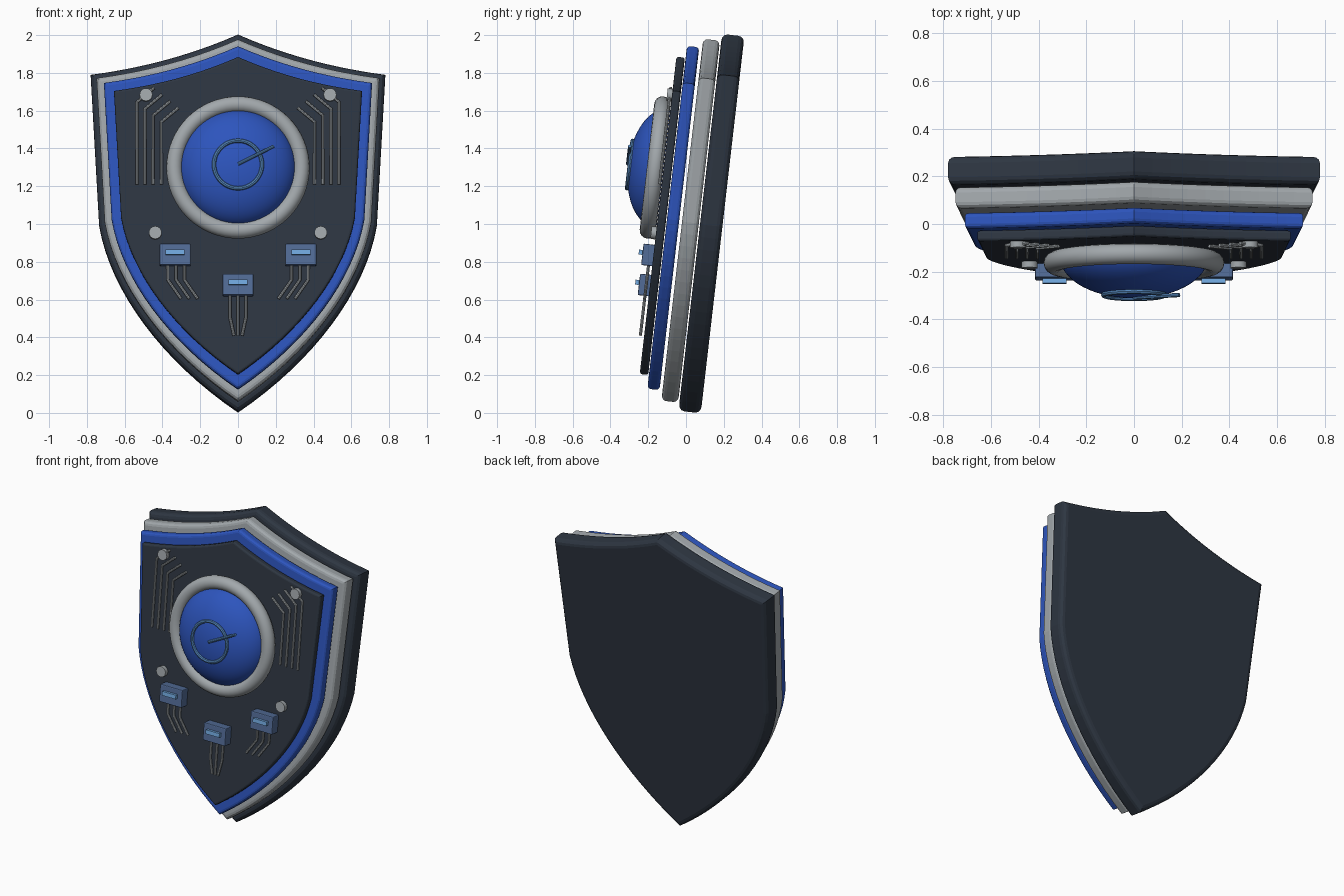
import bpy, bmesh, math
from mathutils import Matrix, Vector

if "Cube" in bpy.data.objects:
    bpy.data.objects.remove(bpy.data.objects["Cube"], do_unlink=True)

# The shield leans back; parts are built in its plane: x, y up the face, z outward
LEAN = math.radians(6.6)
FRAME = Matrix.Rotation(math.pi / 2 - LEAN, 4, 'X')


def material(name, rgb):
    m = bpy.data.materials.new(name)
    m.use_nodes = True
    m.diffuse_color = (*rgb, 1)
    m.node_tree.nodes["Principled BSDF"].inputs["Base Color"].default_value = (*rgb, 1)
    return m


DARK = material("dark slate", (0.027, 0.037, 0.054))
GREY = material("silver grey", (0.36, 0.39, 0.41))
BLUE = material("royal blue", (0.026, 0.09, 0.51))
STEEL = material("steel blue", (0.085, 0.15, 0.31))
PALE = material("pale blue", (0.17, 0.40, 0.75))
RING = material("emblem blue", (0.09, 0.24, 0.50))


def on_face(x, z, w):
    """Point at front position x, z, lying w out from the shield plane."""
    return Vector((x, (z - w * math.sin(LEAN)) / math.cos(LEAN), w))


def finish(name, bm, mat, smooth=False):
    mesh = bpy.data.meshes.new(name)
    bmesh.ops.recalc_face_normals(bm, faces=bm.faces)
    bm.to_mesh(mesh)
    bm.free()
    obj = bpy.data.objects.new(name, mesh)
    bpy.context.collection.objects.link(obj)
    obj.matrix_world = FRAME
    mesh.materials.append(mat)
    if smooth:
        smooth_shade(obj)
    return obj


def smooth_shade(obj):
    bpy.ops.object.select_all(action='DESELECT')
    obj.select_set(True)
    bpy.context.view_layer.objects.active = obj
    bpy.ops.object.shade_smooth_by_angle(angle=math.radians(40))


def bezier(a, b, c, d, n):
    a, b, c, d = map(Vector, (a, b, c, d))
    return [a * (1 - t) ** 3 + b * 3 * t * (1 - t) ** 2 + c * 3 * t * t * (1 - t) + d * t ** 3
            for t in (i / n for i in range(n + 1))]


# Shield outline: concave top edge, straight side, curved run to the point
TOP, CORNER, HIP, TIP = (0, 2.015), (0.78, 1.80), (0.735, 1.0), (0, 0.007)
half = bezier(TOP, (0.26, 1.90), (0.52, 1.835), CORNER, 10)
half += bezier(HIP, (0.675, 0.65), (0.40, 0.28), TIP, 16)
outline = half + [Vector((-p.x, p.y)) for p in half[-2:0:-1]]
CENTRE = Vector((0, 1.08))


def plate(name, scale, low, high, bevel, mat):
    bm = bmesh.new()
    pts = [CENTRE + (p - CENTRE) * scale for p in outline]
    base = bm.faces.new([bm.verts.new((p.x, p.y, low)) for p in pts])
    ext = bmesh.ops.extrude_face_region(bm, geom=[base], use_keep_orig=True)
    bmesh.ops.translate(bm, vec=(0, 0, high - low),
                        verts=[g for g in ext["geom"] if isinstance(g, bmesh.types.BMVert)])
    rim = [e for e in bm.edges if abs(e.verts[0].co.z - e.verts[1].co.z) < 1e-5]
    bmesh.ops.bevel(bm, geom=rim, offset=bevel, segments=3, profile=0.5, affect='EDGES')
    finish(name, bm, mat)


plate("back_plate", 1.0, -0.078, 0.041, 0.03, DARK)
plate("grey_plate", 0.96, 0.048, 0.137, 0.024, GREY)
plate("blue_plate", 0.91, 0.153, 0.218, 0.018, BLUE)
plate("front_plate", 0.842, 0.222, 0.267, 0.012, DARK)


def torus(name, centre, major, minor, mat, n=64, m=16):
    bm = bmesh.new()
    rings = []
    for i in range(n):
        turn = Matrix.Rotation(math.tau * i / n, 3, 'Z')
        rings.append([bm.verts.new(centre + turn @ Vector((
            major + minor * math.cos(math.tau * j / m), 0,
            minor * math.sin(math.tau * j / m)))) for j in range(m)])
    for i in range(n):
        a, b = rings[i], rings[(i + 1) % n]
        for j in range(m):
            k = (j + 1) % m
            bm.faces.new((a[j], b[j], b[k], a[k]))
    finish(name, bm, mat, True)


# Central dome, its rim and the dial emblem
HUB = Vector((0, 1.272, 0))
bm = bmesh.new()
bmesh.ops.create_uvsphere(bm, u_segments=64, v_segments=32, radius=1)
bmesh.ops.delete(bm, geom=[v for v in bm.verts if v.co.z < -0.15], context='VERTS')
bmesh.ops.transform(bm, verts=bm.verts, matrix=Matrix.Translation(HUB + Vector((0, 0, 0.285)))
                    @ Matrix.Diagonal((0.312, 0.312, 0.172, 1)))
finish("dome", bm, BLUE, True)
torus("dome_rim", HUB + Vector((0, 0, 0.312)), 0.336, 0.043, GREY)
torus("dial_ring", HUB + Vector((0, 0, 0.447)), 0.127, 0.011, RING, 48, 8)


def rods(name, paths, radius, w, mat):
    """Thin round rods following front positions, joined in one object."""
    curve = bpy.data.curves.new(name, 'CURVE')
    curve.dimensions = '3D'
    curve.bevel_depth = radius
    curve.bevel_resolution = 2
    curve.use_fill_caps = True
    for path in paths:
        spline = curve.splines.new('POLY')
        spline.points.add(len(path) - 1)
        for point, (x, z) in zip(spline.points, path):
            point.co = (*on_face(x, z, w), 1)
    obj = bpy.data.objects.new(name, curve)
    bpy.context.collection.objects.link(obj)
    obj.matrix_world = FRAME
    curve.materials.append(mat)
    bpy.ops.object.select_all(action='DESELECT')
    obj.select_set(True)
    bpy.context.view_layer.objects.active = obj
    bpy.ops.object.convert(target='MESH')
    smooth_shade(bpy.context.object)


rods("dial_hand", [[(0, 1.317), (0.19, 1.412)]], 0.009, 0.458, RING)


def box(name, x, z, low, high, width, height, bevel, mat):
    bm = bmesh.new()
    bmesh.ops.create_cube(bm, size=1)
    bmesh.ops.transform(bm, verts=bm.verts,
                        matrix=Matrix.Translation(on_face(x, z, (low + high) / 2))
                        @ Matrix.Diagonal((width, height, high - low, 1)))
    if bevel:
        bmesh.ops.bevel(bm, geom=bm.edges[:], offset=bevel, segments=2, profile=0.5,
                        affect='EDGES')
    finish(name, bm, mat)


def knob(name, x, z):
    bm = bmesh.new()
    bmesh.ops.create_cone(bm, cap_ends=True, segments=16, radius1=0.034, radius2=0.034,
                          depth=0.035, matrix=Matrix.Translation(on_face(x, z, 0.276)))
    finish(name, bm, GREY, True)


def module(name, x, z):
    box(name + "_module", x, z, 0.262, 0.326, 0.164, 0.114, 0.006, STEEL)
    box(name + "_light", x, z + 0.014, 0.32, 0.346, 0.1, 0.026, 0, PALE)


# Mirrored details: traces, knobs, modules and their wires
for side, s in (("left", 1), ("right", -1)):
    traces = []
    for i in range(4):
        x, bend = 0.535 - 0.043 * i, 1.645 - 0.035 * i
        traces.append([(s * x, 1.21), (s * x, bend), (s * (x - 0.09), bend + 0.075)])
    rods(side + "_traces", traces, 0.008, 0.278, GREY)
    knob(side + "_upper_knob", s * 0.487, 1.683)
    knob(side + "_lower_knob", s * 0.438, 0.953)
    module(side, s * 0.333, 0.836)
    rods(side + "_module_wires",
         [[(s * x, 0.80), (s * x, 0.705), (s * (x - 0.07), 0.605)] for x in (0.372, 0.328, 0.284)],
         0.008, 0.287, GREY)

# Lower middle module
module("centre", 0, 0.677)
rods("centre_module_wires",
     [[(x, 0.65), (x, 0.51), (x * 0.5, 0.41)] for x in (-0.043, 0, 0.043)],
     0.008, 0.287, GREY)
